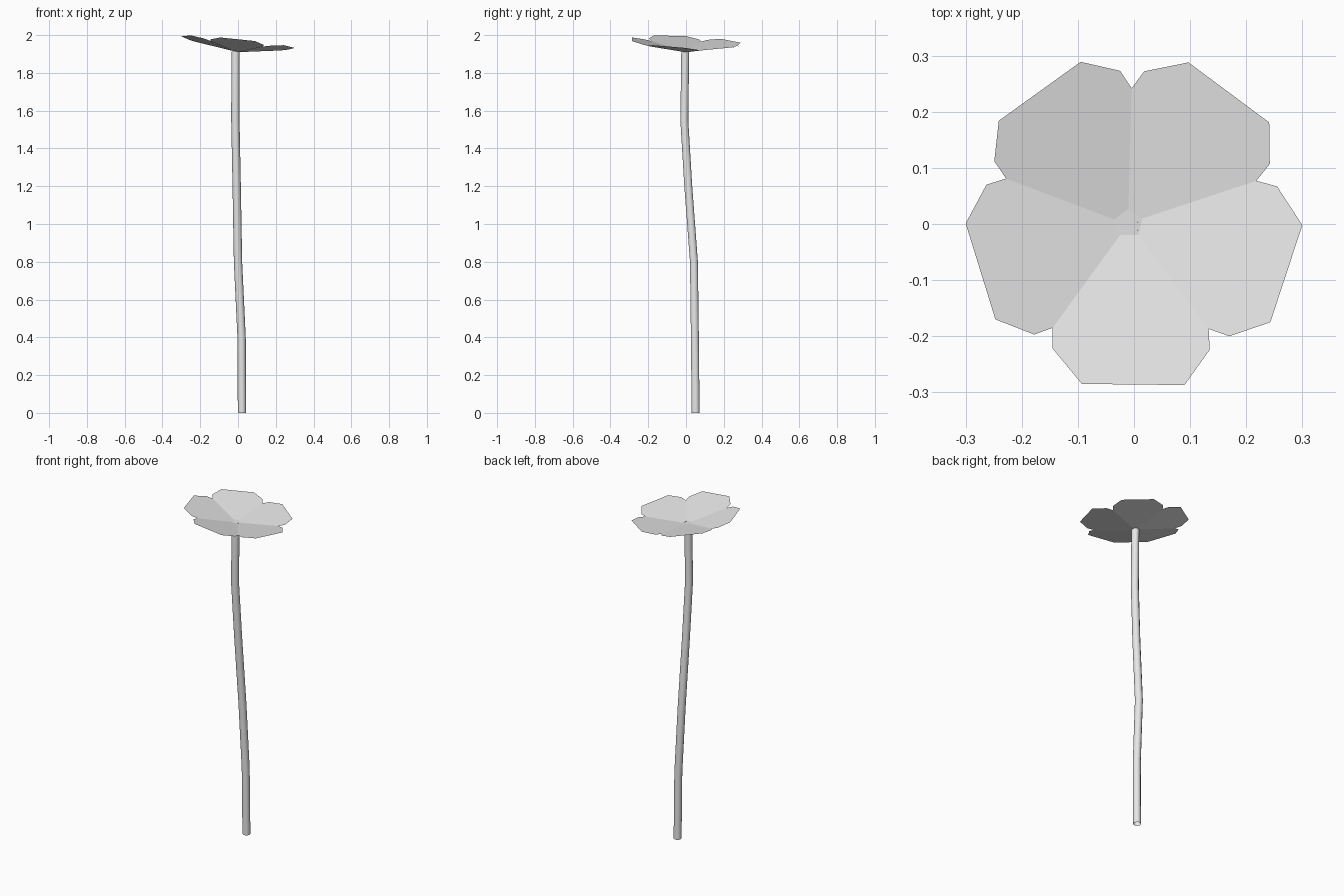
import bpy, bmesh, math
from mathutils import Vector

if "Cube" in bpy.data.objects:
    bpy.data.objects.remove(bpy.data.objects["Cube"])

grey = bpy.data.materials.new("pale_grey")
grey.diffuse_color = (0.8, 0.8, 0.8, 1)
grey.use_nodes = True
grey.node_tree.nodes["Principled BSDF"].inputs["Base Color"].default_value = grey.diffuse_color


def make_object(name, bm):
    mesh = bpy.data.meshes.new(name)
    bm.to_mesh(mesh)
    bm.free()
    mesh.materials.append(grey)
    obj = bpy.data.objects.new(name, mesh)
    bpy.context.collection.objects.link(obj)
    return obj


# Stem: open tube through gently bending rings
path = [(0.021, 0.051, 0), (0.019, 0.047, 0.4), (0.0, 0.042, 0.8),
        (-0.007, 0.012, 1.2), (-0.014, -0.009, 1.55), (-0.013, -0.004, 1.914)]
SIDES, RADIUS = 10, 0.022
bm = bmesh.new()
rings = []
for cx, cy, cz in path:
    rings.append([bm.verts.new((cx + RADIUS * math.cos(i * math.tau / SIDES),
                                cy + RADIUS * math.sin(i * math.tau / SIDES), cz))
                  for i in range(SIDES)])
for low, high in zip(rings, rings[1:]):
    for i in range(SIDES):
        j = (i + 1) % SIDES
        bm.faces.new((low[i], low[j], high[j], high[i])).smooth = True
make_object("stem", bm)

# Bloom: five thin petals around a small pentagon, counter-clockwise from the front
heart = [(-0.025, -0.02), (0.008, -0.02), (0.015, 0.01), (-0.01, 0.027), (-0.035, 0.008)]
notches = [(-0.145, -0.185), (0.133, -0.187), (0.218, 0.077), (-0.004, 0.242), (-0.228, 0.081)]
rims = [
    [(-0.145, -0.222), (-0.093, -0.285), (0.09, -0.287), (0.135, -0.224)],
    [(0.17, -0.2), (0.243, -0.175), (0.3, -0.002), (0.255, 0.067)],
    [(0.242, 0.107), (0.241, 0.181), (0.097, 0.288), (0.018, 0.272)],
    [(-0.025, 0.273), (-0.095, 0.289), (-0.241, 0.184), (-0.249, 0.112)],
    [(-0.263, 0.07), (-0.3, 0.001), (-0.247, -0.17), (-0.178, -0.197)],
]
CUP, TILT_X, TILT_Y, BASE = 0.19, -0.105, -0.05, 1.912


def raised(p, n):
    # Petals rise outward along their own direction; the whole bloom leans
    out = Vector((math.cos(-math.pi / 2 + n * math.tau / 5),
                  math.sin(-math.pi / 2 + n * math.tau / 5)))
    rise = CUP * max(0, Vector(p).dot(out) - 0.015)
    return (p[0], p[1], BASE + rise + TILT_X * p[0] + TILT_Y * p[1])


bm = bmesh.new()
inner = [bm.verts.new(raised(p, n)) for n, p in enumerate(heart)]
outer = [bm.verts.new(raised(p, n)) for n, p in enumerate(notches)]
bm.faces.new(inner)
for n in range(5):
    m = (n + 1) % 5
    rim = [bm.verts.new(raised(p, n)) for p in rims[n]]
    bm.faces.new([inner[n], outer[n]] + rim + [outer[m], inner[m]])
make_object("petals", bm)
